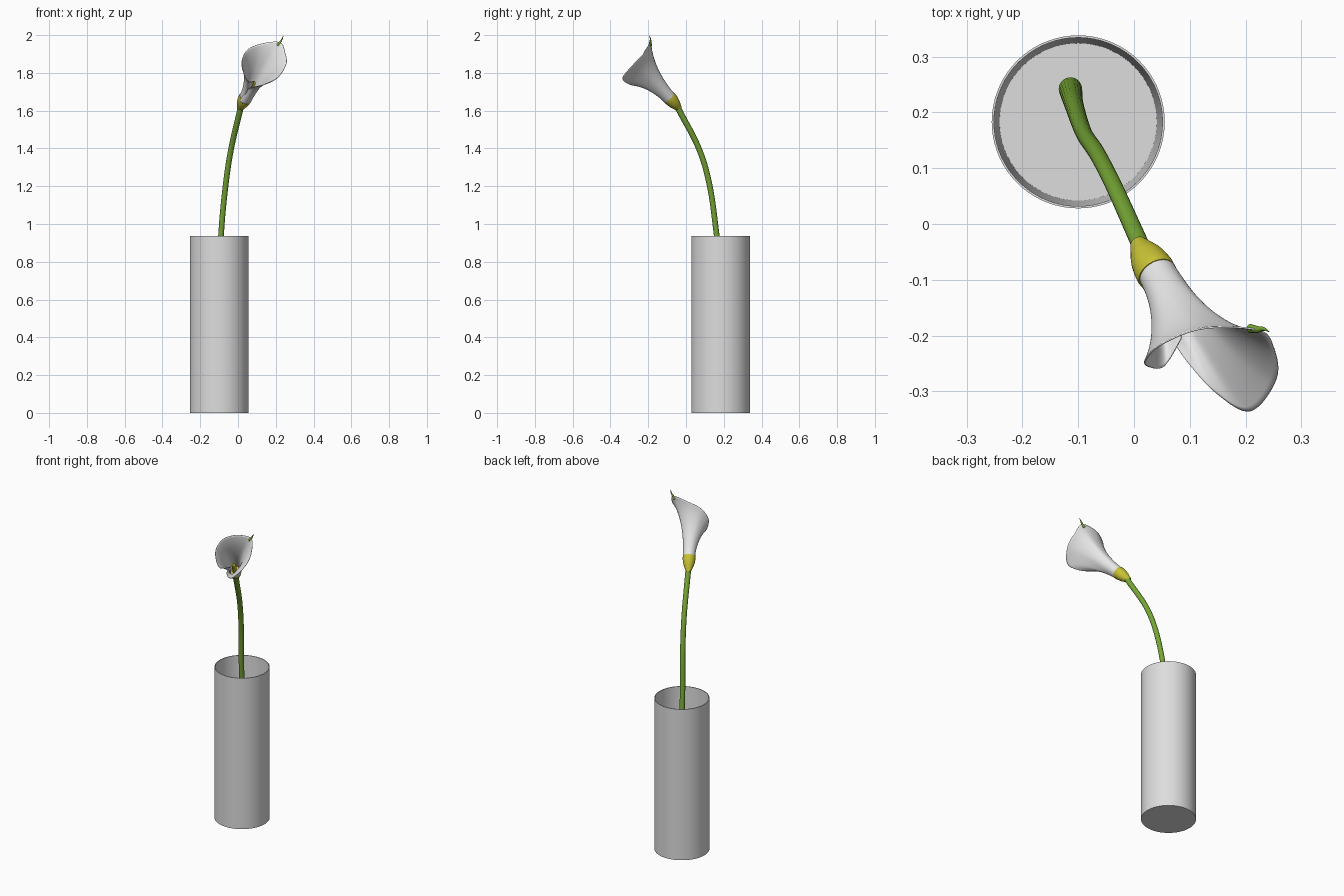
import bpy, bmesh, math
from mathutils import Vector as V

if "Cube" in bpy.data.objects:
    bpy.data.objects.remove(bpy.data.objects["Cube"])


def material(name, r, g, b):
    m = bpy.data.materials.new(name)
    m.diffuse_color = (r, g, b, 1)
    m.use_nodes = True
    m.node_tree.nodes["Principled BSDF"].inputs["Base Color"].default_value = m.diffuse_color
    return m


GLASS = material("vase_grey", 0.72, 0.73, 0.72)
WHITE = material("petal_white", 0.8, 0.8, 0.8)
GREEN = material("stem_green", 0.18, 0.38, 0.035)
YELLOW = material("bud_yellow", 0.58, 0.54, 0.035)


def finish(bm, name, mat, angle=40):
    bmesh.ops.recalc_face_normals(bm, faces=bm.faces)
    me = bpy.data.meshes.new(name)
    bm.to_mesh(me)
    bm.free()
    me.materials.append(mat)
    ob = bpy.data.objects.new(name, me)
    bpy.context.collection.objects.link(ob)
    bpy.ops.object.select_all(action='DESELECT')
    ob.select_set(True)
    bpy.context.view_layer.objects.active = ob
    bpy.ops.object.shade_smooth_by_angle(angle=math.radians(angle))
    return ob


def spline(pts, steps):
    """Smooth path through points of any dimension."""
    pts = [V(p) for p in pts]
    p = [2 * pts[0] - pts[1]] + pts + [2 * pts[-1] - pts[-2]]
    out = []
    for i in range(1, len(p) - 2):
        a, b, c, d = p[i - 1:i + 3]
        for s in range(steps):
            t = s / steps
            out.append(0.5 * (2 * b + (c - a) * t + (2 * a - 5 * b + 4 * c - d) * t * t
                              + (3 * b - a - 3 * c + d) * t ** 3))
    return out + [pts[-1]]


def tube(name, pts, mat, steps=6, sides=20):
    """Round tube along (x, y, z, radius) points."""
    path = spline([V(p) for p in pts], steps)
    bm = bmesh.new()
    rings = []
    for i, q in enumerate(path):
        tan = (path[min(i + 1, len(path) - 1)].xyz - path[max(i - 1, 0)].xyz).normalized()
        e1 = V((1, 0, 0)).cross(tan).normalized()
        e2 = tan.cross(e1)
        ring = []
        for k in range(sides):
            a = 2 * math.pi * k / sides
            ring.append(bm.verts.new(q.xyz + max(q.w, 0.0005) * (e1 * math.cos(a) + e2 * math.sin(a))))
        rings.append(ring)
    for r0, r1 in zip(rings, rings[1:]):
        for k in range(sides):
            bm.faces.new((r0[k], r0[(k + 1) % sides], r1[(k + 1) % sides], r1[k]))
    bm.faces.new(rings[0])
    bm.faces.new(rings[-1])
    return finish(bm, name, mat, 60)


# vase: lathed hollow cylinder with slightly tapered inside
bm = bmesh.new()
profile = [(0, 0), (0.155, 0), (0.155, 0.937), (0.151, 0.937), (0.141, 0.02), (0, 0.02)]
vs = [bm.verts.new((-0.1 + r, 0.183, z)) for r, z in profile]
edges = [bm.edges.new(e) for e in zip(vs, vs[1:])]
bmesh.ops.spin(bm, geom=vs + edges, cent=(-0.1, 0.183, 0), axis=(0, 0, 1),
               angle=2 * math.pi, steps=72)
bmesh.ops.remove_doubles(bm, verts=bm.verts, dist=1e-4)
finish(bm, "vase", GLASS, 30)

# stem
tube("stem", [(-0.114, 0.242, 0.03, 0.021), (-0.107, 0.212, 0.5, 0.017),
              (-0.09, 0.163, 0.935, 0.015), (-0.066, 0.126, 1.2, 0.015),
              (-0.036, 0.068, 1.4, 0.015), (0.014, -0.043, 1.615, 0.016)], GREEN, 10)

# flower axis
BASE = V((0.035, -0.08, 1.66))
AXIS = V((0.376, -0.62, 0.686)).normalized()


def along(d, r):
    return (*(BASE + AXIS * d), r)


# yellow bulb under the petal and the spadix inside it
tube("flower_base", [along(-0.075, 0.014), along(-0.055, 0.022), along(-0.03, 0.031),
                     along(0.0, 0.036), along(0.018, 0.036)], YELLOW, 5, 28)
tube("spadix", [along(0, 0.012), along(0.07, 0.013), along(0.125, 0.011),
                along(0.14, 0.001)], YELLOW, 5, 16)

# petal: one wrapped sheet from a small ring to a flared rim
rim = [(0.085, -0.205, 1.752), (0.055, -0.254, 1.757), (0.03, -0.257, 1.80),
       (0.02, -0.245, 1.86), (0.05, -0.215, 1.922), (0.125, -0.187, 1.955),
       (0.222, -0.19, 1.962), (0.25, -0.222, 1.905), (0.255, -0.278, 1.845),
       (0.21, -0.335, 1.775), (0.15, -0.305, 1.742), (0.09, -0.24, 1.727),
       (0.045, -0.165, 1.715)]
edge = spline(rim, 8)
ROWS = 22
bm = bmesh.new()
grid = []
for i, R in enumerate(edge):
    u = i / (len(edge) - 1)
    d = R - BASE
    length = d.dot(AXIS)
    out = (d - AXIS * length).normalized()
    p0 = BASE + out * (0.030 + 0.006 * u)
    p1 = p0 + AXIS * 0.45 * length
    p2 = R - (AXIS * 0.6 + out * 0.5) * 0.3 * length
    col = []
    for j in range(ROWS + 1):
        t = j / ROWS
        s = 1 - t
        col.append(bm.verts.new(p0 * s ** 3 + p1 * 3 * s * s * t + p2 * 3 * s * t * t + R * t ** 3))
    grid.append(col)
for c0, c1 in zip(grid, grid[1:]):
    for j in range(ROWS):
        bm.faces.new((c0[j], c1[j], c1[j + 1], c0[j + 1]))
petal = finish(bm, "petal", WHITE, 80)
mod = petal.modifiers.new("thickness", 'SOLIDIFY')
mod.thickness = 0.003
mod.offset = 0

# green pointed tip of the petal
tube("petal_tip", [(0.208, -0.187, 1.945, 0.008), (0.222, -0.189, 1.962, 0.006),
                   (0.232, -0.188, 1.977, 0.0035), (0.242, -0.193, 1.999, 0.0005)], GREEN, 5, 12)
